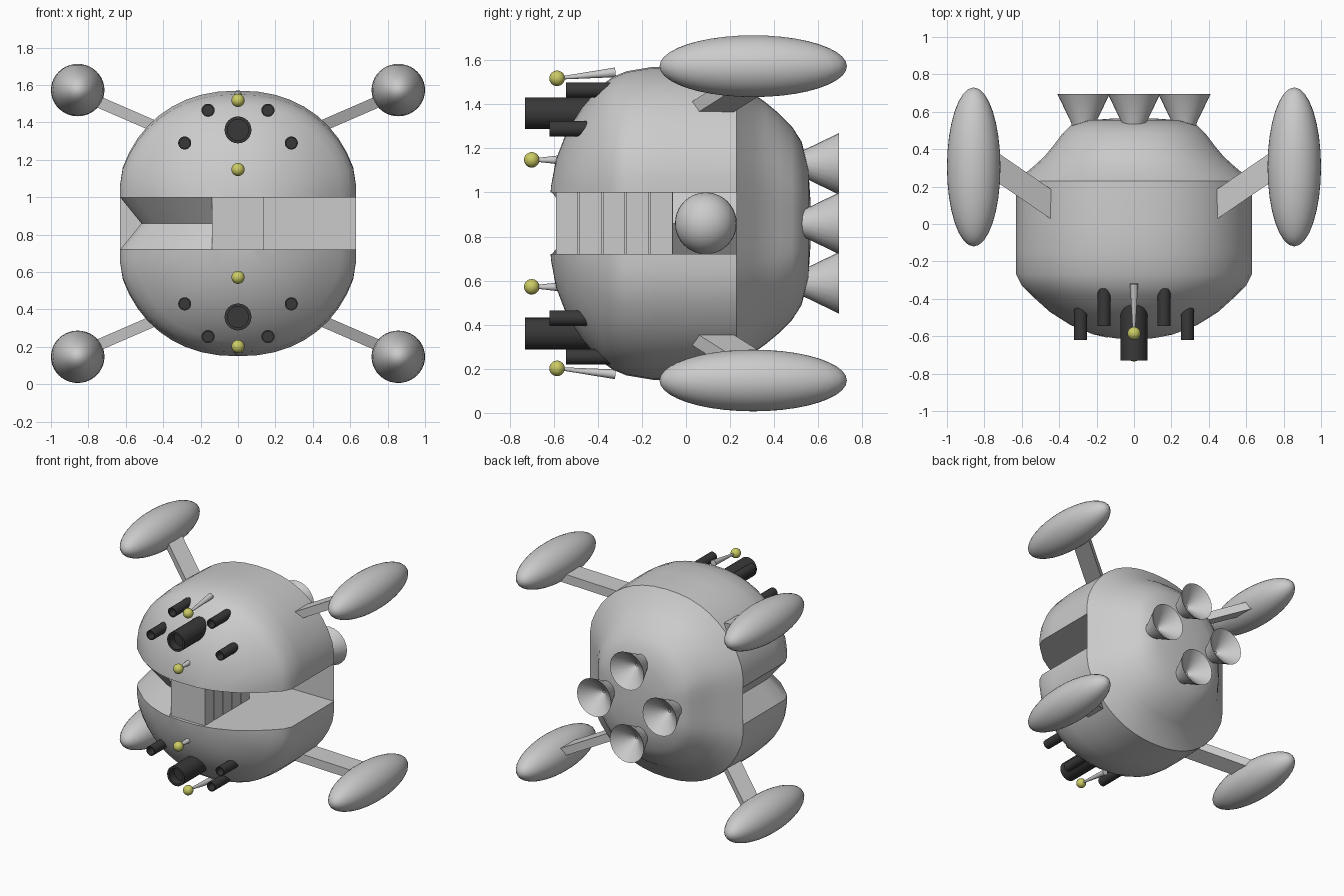
import bpy, bmesh, math
from mathutils import Vector

if "Cube" in bpy.data.objects:
    bpy.data.objects.remove(bpy.data.objects["Cube"])

CZ = 0.86  # height of the hull axis


def material(name, col):
    m = bpy.data.materials.new(name)
    m.diffuse_color = (*col, 1)
    m.use_nodes = True
    m.node_tree.nodes["Principled BSDF"].inputs["Base Color"].default_value = m.diffuse_color
    return m


DARK = material("dark_metal", (0.04, 0.04, 0.04))
YELLOW = material("yellow", (0.6, 0.6, 0.13))


def finish(name, bm, mat=None, angle=30):
    bmesh.ops.recalc_face_normals(bm, faces=bm.faces)
    me = bpy.data.meshes.new(name)
    bm.to_mesh(me)
    bm.free()
    ob = bpy.data.objects.new(name, me)
    bpy.context.collection.objects.link(ob)
    if mat:
        me.materials.append(mat)
    smooth(ob, angle)
    return ob


def smooth(ob, angle):
    bpy.ops.object.select_all(action='DESELECT')
    ob.select_set(True)
    bpy.context.view_layer.objects.active = ob
    bpy.ops.object.shade_smooth_by_angle(angle=math.radians(angle))


def loft(bm, rings, caps=True):
    rows = [[bm.verts.new(p) for p in r] for r in rings]
    n = len(rows[0])
    for a, b in zip(rows, rows[1:]):
        for i in range(n):
            bm.faces.new((a[i], a[(i + 1) % n], b[(i + 1) % n], b[i]))
    if caps:
        bm.faces.new(rows[0])
        bm.faces.new(rows[-1])


def lathe(name, start, axis, profile, mat=None, n=24):
    """Revolve (distance, radius) pairs around an axis."""
    bm = bmesh.new()
    q = Vector(axis).to_track_quat('Z', 'Y')
    loft(bm, [[Vector(start) + q @ Vector((r * math.cos(k * math.tau / n),
                                           r * math.sin(k * math.tau / n), t))
               for k in range(n)] for t, r in profile])
    return finish(name, bm, mat)


def ball(name, loc, radii, mat=None):
    bm = bmesh.new()
    bmesh.ops.create_uvsphere(bm, u_segments=32, v_segments=20, radius=1)
    bmesh.ops.scale(bm, vec=radii, verts=bm.verts)
    bmesh.ops.translate(bm, vec=loc, verts=bm.verts)
    return finish(name, bm, mat, 60)


def box(name, lo, hi):
    bm = bmesh.new()
    bmesh.ops.create_cube(bm, size=1)
    lo, hi = Vector(lo), Vector(hi)
    bmesh.ops.scale(bm, vec=hi - lo, verts=bm.verts)
    bmesh.ops.translate(bm, vec=(lo + hi) / 2, verts=bm.verts)
    return finish(name, bm)


def hull_ring(y, rx, rz, n=48):
    """Oval section with flattened sides."""
    pts = []
    for k in range(n):
        c, s = math.cos(k * math.tau / n), math.sin(k * math.tau / n)
        x = max(-1, min(1, 1.05 * math.copysign(abs(c) ** 0.9, c)))
        z = math.copysign(abs(s) ** 0.9, s)
        pts.append((x * rx, y, CZ + z * rz))
    return pts


# hull: rounded front, flat sides, stepped rear cap
FRONT = [(-0.622, 0.05, 0.05), (-0.612, 0.14, 0.17), (-0.59, 0.22, 0.29), (-0.54, 0.34, 0.42),
         (-0.47, 0.45, 0.53), (-0.38, 0.55, 0.63), (-0.33, 0.6, 0.665), (-0.27, 0.63, 0.69),
         (-0.15, 0.63, 0.71), (0, 0.63, 0.71), (0.23, 0.63, 0.70)]
REAR = [(0.31, 0.535, 0.585), (0.36, 0.48, 0.55), (0.42, 0.43, 0.50), (0.48, 0.385, 0.44),
        (0.525, 0.34, 0.37), (0.555, 0.24, 0.25), (0.565, 0.1, 0.1)]
bm = bmesh.new()
loft(bm, [hull_ring(*p) for p in FRONT + REAR])
hull = finish("hull", bm)

# slot cut through the front half
cutter = box("slot_cutter", (-1, -1, 0.72), (1, 0.23, 1.0))
cutter.hide_render = True
mod = hull.modifiers.new("slot", 'BOOLEAN')
mod.operation, mod.object, mod.solver = 'DIFFERENCE', cutter, 'EXACT'
bpy.context.view_layer.objects.active = hull
bpy.ops.object.modifier_apply(modifier=mod.name)
bpy.data.objects.remove(cutter)
smooth(hull, 30)

# left recess: folded wall closing the slot on the left side
bm = bmesh.new()
outline = [(-0.14, -0.608)] + [(-rx, y) for y, rx, rz in FRONT[2:]]
rows = []
for z, f in ((0.72, 1), (0.86, 0.82), (1.0, 1)):
    rows.append([bm.verts.new((max(-0.63, x) * (f if i else 1), y * f if y < 0 else y, z))
                 for i, (x, y) in enumerate(outline)])
for a, b in zip(rows, rows[1:]):
    for i in range(len(a) - 1):
        bm.faces.new((a[i], a[i + 1], b[i + 1], b[i]))
finish("left_recess", bm)

# bay block made of five slabs, with a sphere behind it
for i in range(5):
    y = -0.59 + i * 0.107
    box("bay_slab", (-0.14, y, 0.72), (0.14, y + 0.1, 1.0))
box("bay_core", (-0.13, -0.58, 0.72), (0.13, -0.06, 1.0))
ball("bay_sphere", (0, 0.09, CZ), (0.14, 0.14, 0.14))

# pods and their struts
for sx in (-1, 1):
    for sz in (-1, 1):
        ball("pod", (sx * 0.857, 0.305, CZ + sz * 0.713), (0.143, 0.425, 0.14))
        bm = bmesh.new()
        ends = []
        for x, y, z in ((0.435, 0.10, 0.515), (0.85, 0.385, 0.695)):
            ends.append([(sx * (x + dn * 0.0), y + dy, CZ + sz * (z + dn))
                         for dy, dn in ((-0.08, -0.033), (0.08, -0.033), (0.08, 0.033), (-0.08, 0.033))])
        loft(bm, ends)
        finish("strut", bm)

# rear nozzles
for x, z in ((0, 0.27), (0, -0.27), (0.27, 0), (-0.27, 0)):
    lathe("nozzle", (x, 0.50, CZ + z), (0, 1, 0),
          [(0, 0.06), (0.04, 0.065), (0.195, 0.14), (0.19, 0.135), (0.08, 0.01)])


def barrel(name, x, z, r, y0, y1):
    lathe(name, (x, y1, z), (0, -1, 0),
          [(0, r), (y1 - y0, r), (y1 - y0, r * 0.78), (y1 - y0 - 0.06, r * 0.78)], DARK)


# guns and antennas, mirrored above and below the axis
for s in (-1, 1):
    barrel("main_gun", 0, CZ + s * 0.5, 0.072, -0.73, -0.40)
    for sx in (-1, 1):
        barrel("inner_gun", sx * 0.16, CZ + s * 0.605, 0.035, -0.545, -0.34)
        barrel("outer_gun", sx * 0.285, CZ + s * 0.43, 0.035, -0.62, -0.44)
    for base, tip in (((0, -0.32, 0.685), (0, -0.585, 0.658)), ((0, -0.56, 0.288), (0, -0.70, 0.288))):
        a = Vector((0, base[1], CZ + s * base[2]))
        b = Vector((0, tip[1], CZ + s * tip[2]))
        lathe("antenna_rod", a, b - a, [(0, 0.022), ((b - a).length, 0.006)], n=12)
        ball("antenna_tip", b, (0.035, 0.035, 0.035), YELLOW)
